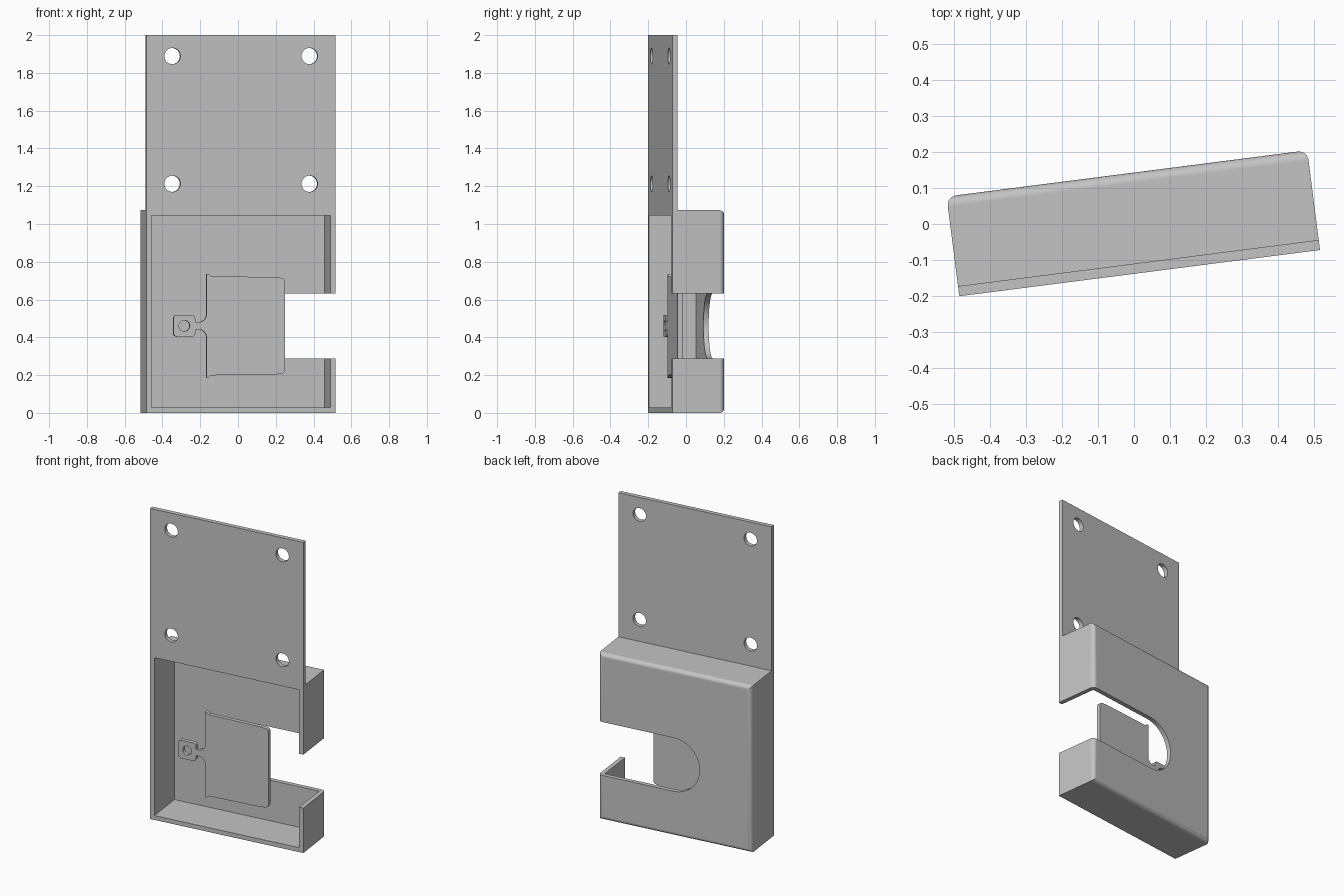
import bpy, bmesh, math
from mathutils import Matrix, Vector

if "Cube" in bpy.data.objects:
    bpy.data.objects.remove(bpy.data.objects["Cube"], do_unlink=True)

W, D, WALL = 1.01, 0.279, 0.028      # housing width, depth, wall thickness
BOX_TOP, TOTAL = 1.073, 2.0
HX, FRONT, BACK = W / 2, -D / 2, D / 2
YAW = math.radians(7.3)
MID_Z, SLOT_R, SLOT_X = 0.461, 0.172, 0.01

grey = bpy.data.materials.new("light_grey")
grey.use_nodes = True
colour = (0.55, 0.55, 0.55, 1)
grey.diffuse_color = colour
grey.node_tree.nodes["Principled BSDF"].inputs["Base Color"].default_value = colour


def finish(name, bm):
    bmesh.ops.recalc_face_normals(bm, faces=bm.faces)
    mesh = bpy.data.meshes.new(name)
    bm.to_mesh(mesh)
    bm.free()
    mesh.materials.append(grey)
    obj = bpy.data.objects.new(name, mesh)
    bpy.context.collection.objects.link(obj)
    return obj


def box_bm(lo, hi):
    bm = bmesh.new()
    lo, hi = Vector(lo), Vector(hi)
    bmesh.ops.create_cube(bm, size=1, matrix=Matrix.Translation((lo + hi) / 2)
                          @ Matrix.Diagonal((*(hi - lo), 1)))
    return bm


def slab(name, outline, y0, y1):
    """Extrude an (x, z) outline from y0 to y1."""
    bm = bmesh.new()
    face = bm.faces.new([bm.verts.new((x, y0, z)) for x, z in outline])
    new = bmesh.ops.extrude_face_region(bm, geom=[face])["geom"]
    verts = [g for g in new if isinstance(g, bmesh.types.BMVert)]
    bmesh.ops.translate(bm, verts=verts, vec=(0, y1 - y0, 0))
    return finish(name, bm)


def arc(cx, cz, r, a0, a1, n=8):
    angles = [math.radians(a0 + (a1 - a0) * i / n) for i in range(n + 1)]
    return [(cx + r * math.cos(a), cz + r * math.sin(a)) for a in angles]


def select(obj):
    bpy.ops.object.select_all(action='DESELECT')
    obj.select_set(True)
    bpy.context.view_layer.objects.active = obj


def cut(obj, cutter):
    select(obj)
    mod = obj.modifiers.new("cut", 'BOOLEAN')
    mod.operation, mod.solver, mod.object = 'DIFFERENCE', 'EXACT', cutter
    bpy.ops.object.modifier_apply(modifier=mod.name)
    bpy.data.objects.remove(cutter, do_unlink=True)


# Housing: box with rounded back edges, hollow and open at the front
bm = box_bm((-HX, FRONT, 0), (HX, BACK, BOX_TOP))
back_edges = [e for e in bm.edges if all(v.co.y > 0 for v in e.verts)]
bmesh.ops.bevel(bm, geom=back_edges, offset=0.027, segments=6, profile=0.5, affect='EDGES')
side_edges = []
housing = finish("housing", bm)
cut(housing, finish("cavity", box_bm((-HX + WALL, FRONT - 0.1, WALL),
                                     (HX - WALL, BACK - WALL, BOX_TOP - WALL))))

# Round-ended slot through the back and one side wall
slot = ([(HX + 0.1, MID_Z + SLOT_R)] + arc(SLOT_X, MID_Z, SLOT_R, 90, 270, 32)
        + [(HX + 0.1, MID_Z - SLOT_R)])
cut(housing, slab("slot", slot, FRONT - 0.1, BACK + 0.1))

# Mounting plate with four screw holes
plate = finish("mounting_plate", box_bm((-HX, FRONT, BOX_TOP), (HX, FRONT + WALL, TOTAL)))
for x in (-0.366, 0.366):
    for z in (1.213, 1.889):
        hole = arc(x, z, 0.043, 0, 360, 32)[:-1]
        cut(plate, slab("hole", hole, FRONT - 0.1, FRONT + 0.1))

# Latch: flat tab, curved neck and rounded eyelet in one outline
L, R, EYE, EYE_HALF, NECK = -0.176, 0.242, -0.294, 0.058, 0.02
upper = ([(R, 0)] + arc(R - 0.02, 0.234, 0.02, 0, 90)
         + [(R - 0.05, 0.258), (L + 0.025, 0.262), (L + 0.012, 0.273), (L, 0.275)]
         + arc(L - 0.04, NECK + 0.04, 0.04, 0, -90)
         + [(EYE + EYE_HALF, NECK)]
         + arc(EYE + EYE_HALF - 0.02, EYE_HALF - 0.02, 0.02, 0, 90)
         + arc(EYE - EYE_HALF + 0.02, EYE_HALF - 0.02, 0.02, 90, 180))
lower = [(x, -z) for x, z in reversed(upper[1:])]
latch = slab("latch_tab", [(x, z + MID_Z) for x, z in upper + lower], -0.078, -0.052)
cut(latch, slab("eyelet_hole", arc(EYE, MID_Z, 0.029, 0, 360, 24)[:-1], -0.2, 0.1))

# Turn the assembly and keep flat areas crisp beside the rounded edges
for obj in (housing, plate, latch):
    obj.rotation_euler.z = YAW
    obj.location = (-0.002, 0.002, 0)
    select(obj)
    bpy.ops.object.shade_smooth_by_angle(angle=math.radians(30))
    weighted = obj.modifiers.new("weighted_normals", 'WEIGHTED_NORMAL')
    weighted.keep_sharp = True
